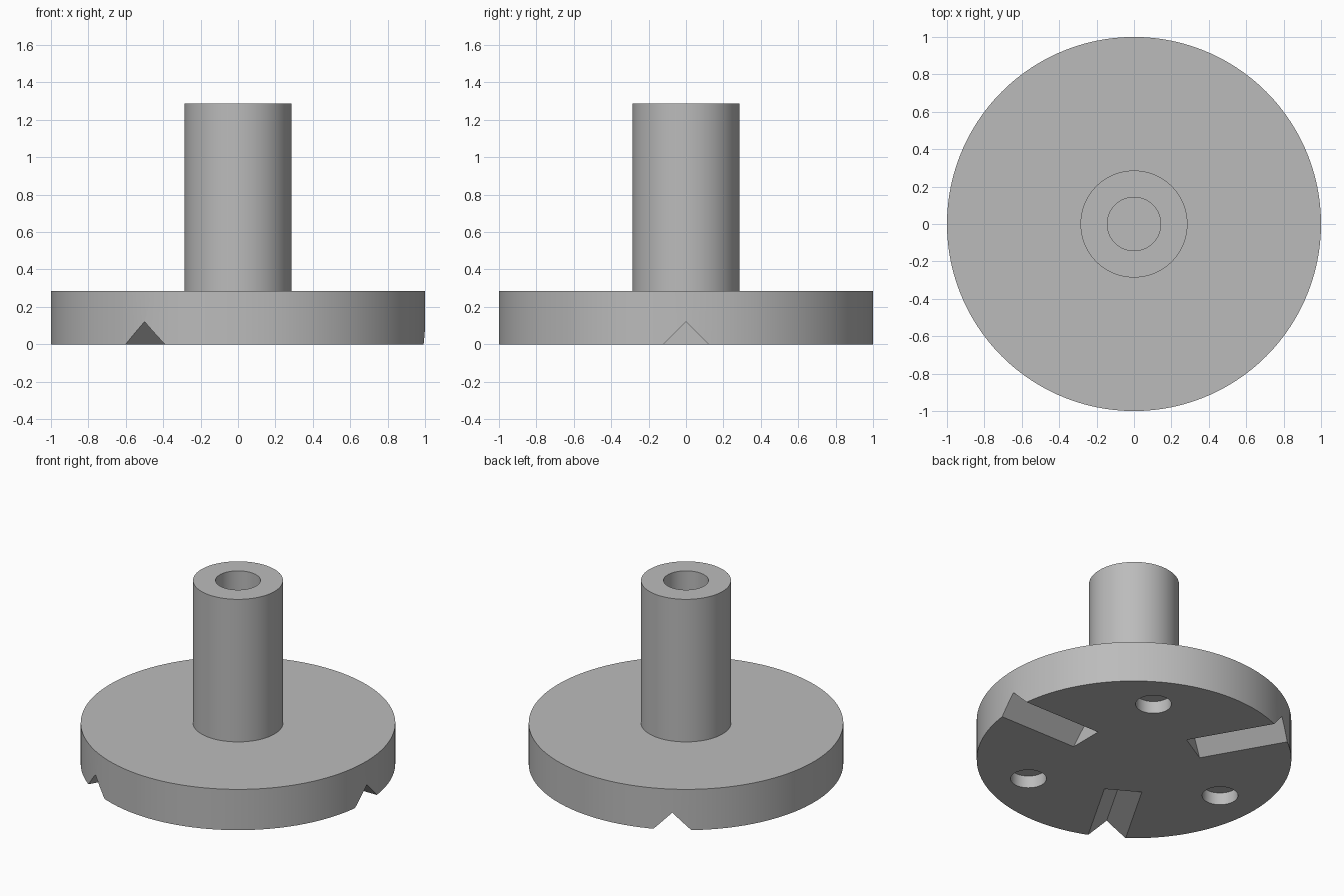
import bpy
import bmesh
from math import radians, tau
from mathutils import Matrix

cube = bpy.data.objects.get("Cube")
if cube:
    bpy.data.objects.remove(cube, do_unlink=True)

SEGMENTS = 120
FLANGE_TOP = 0.286
SHAFT_TOP = 1.286

# Plain grey metal
metal = bpy.data.materials.new("plain_grey")
metal.use_nodes = True
grey = (0.5, 0.5, 0.5, 1)
metal.diffuse_color = grey
metal.node_tree.nodes["Principled BSDF"].inputs["Base Color"].default_value = grey


def make_object(name, bm):
    bmesh.ops.recalc_face_normals(bm, faces=bm.faces)
    mesh = bpy.data.meshes.new(name)
    bm.to_mesh(mesh)
    bm.free()
    mesh.materials.append(metal)
    obj = bpy.data.objects.new(name, mesh)
    bpy.context.collection.objects.link(obj)
    return obj


def lathe(name, profile):
    """Stack rings along a (radius, height) profile and cap both ends."""
    bm = bmesh.new()
    rings = []
    for r, z in profile:
        ring = bmesh.ops.create_circle(bm, segments=SEGMENTS, radius=r,
                                       matrix=Matrix.Translation((0, 0, z)))
        rings.append(ring["verts"])
    for low, high in zip(rings, rings[1:]):
        for i in range(SEGMENTS):
            j = (i + 1) % SEGMENTS
            bm.faces.new((low[i], low[j], high[j], high[i]))
    bm.faces.new(rings[0])
    bm.faces.new(rings[-1])
    return make_object(name, bm)


def groove_cutter(turn):
    """Square bar on its corner, running outward from radius 0.4."""
    bm = bmesh.new()
    side = 0.171
    place = (turn @ Matrix.Translation((0.8, 0, 0))
             @ Matrix.Rotation(radians(45), 4, "X")
             @ Matrix.Diagonal((0.8, side, side, 1)))
    bmesh.ops.create_cube(bm, size=1, matrix=place)
    return make_object("groove_cutter", bm)


def hole_cutter(turn):
    """Short drill for a blind hole in the underside."""
    bm = bmesh.new()
    depth = 0.086
    bmesh.ops.create_cone(bm, cap_ends=True, segments=48, radius1=0.114,
                          radius2=0.114, depth=2 * depth,
                          matrix=turn @ Matrix.Translation((0.714, 0, 0)))
    return make_object("hole_cutter", bm)


# Flange, shaft and blind bore as one turned part
body = lathe("flanged_shaft", [
    (1, 0), (1, FLANGE_TOP), (0.286, FLANGE_TOP),
    (0.286, SHAFT_TOP), (0.143, SHAFT_TOP), (0.143, FLANGE_TOP),
])

# Three V grooves, with three blind holes between them
cutters = []
for k in range(3):
    cutters.append(groove_cutter(Matrix.Rotation(k * tau / 3, 4, "Z")))
    cutters.append(hole_cutter(Matrix.Rotation((k + 0.5) * tau / 3, 4, "Z")))

bpy.context.view_layer.objects.active = body
for cutter in cutters:
    cutter.hide_render = True
    cut = body.modifiers.new("cut", "BOOLEAN")
    cut.operation = "DIFFERENCE"
    cut.solver = "EXACT"
    cut.object = cutter
    bpy.ops.object.modifier_apply(modifier=cut.name)
    bpy.data.objects.remove(cutter, do_unlink=True)

# Smooth round walls, crisp edges
bpy.ops.object.select_all(action="DESELECT")
body.select_set(True)
bpy.ops.object.shade_smooth_by_angle(angle=radians(30))
